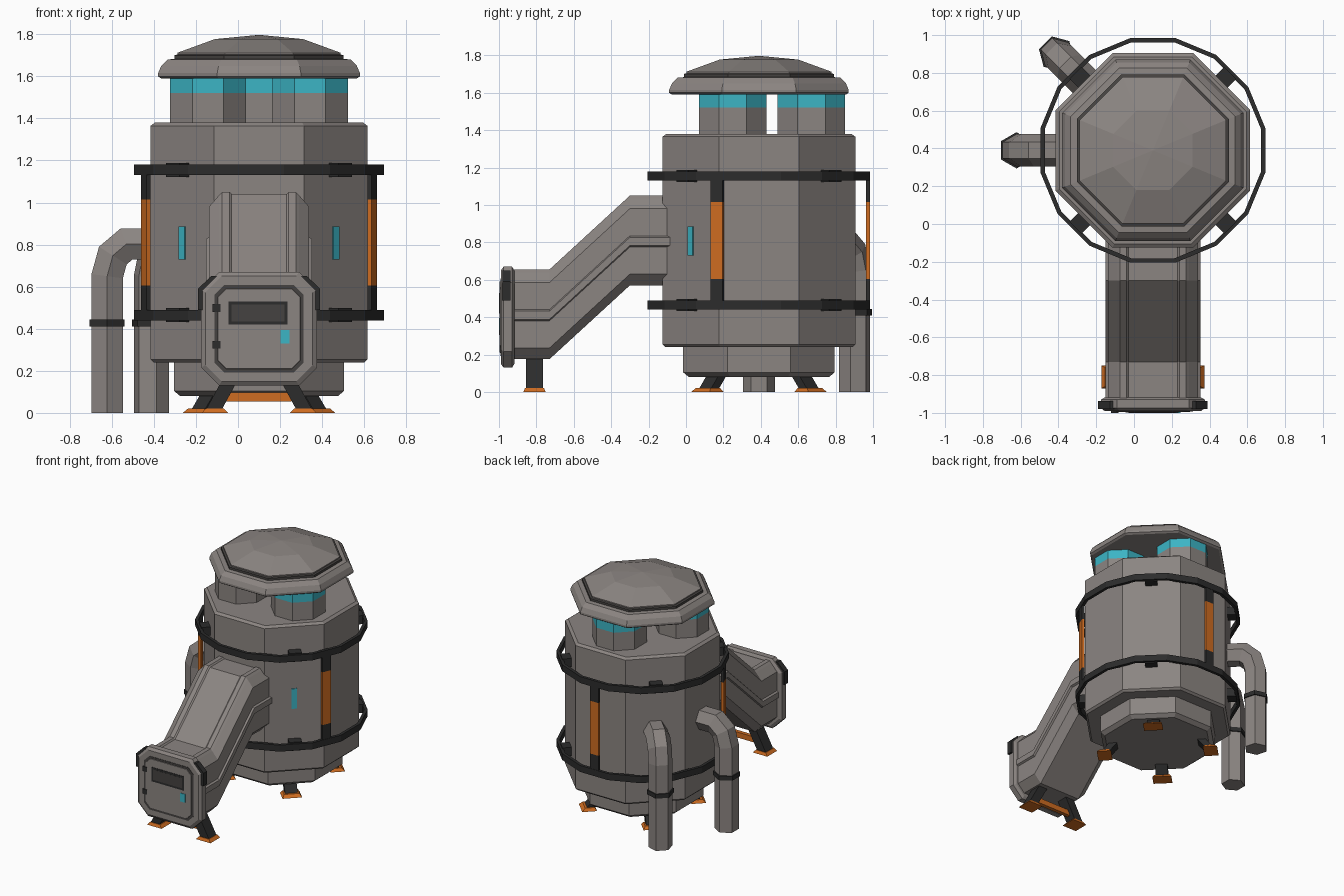
import bpy, bmesh
from math import sin, cos, pi, radians
from mathutils import Vector, Matrix

cube = bpy.data.objects.get("Cube")
if cube:
    bpy.data.objects.remove(cube, do_unlink=True)

CX, CY = 0.1, 0.39          # tank axis


def material(name, rgb):
    m = bpy.data.materials.new(name)
    m.use_nodes = True
    m.diffuse_color = (*rgb, 1)
    m.node_tree.nodes["Principled BSDF"].inputs["Base Color"].default_value = (*rgb, 1)
    return m


GREY = material("warm grey metal", (0.26, 0.235, 0.222))
SEAM = material("dark grey seam", (0.06, 0.055, 0.052))
BLACK = material("black metal", (0.025, 0.025, 0.025))
ORANGE = material("orange paint", (0.62, 0.15, 0.015))
BLUE = material("cyan light", (0.045, 0.46, 0.56))


def loft(name, rings, mat, closed=False):
    """Skin a list of equal-length rings; cap the ends unless closed."""
    bm = bmesh.new()
    rows = [[bm.verts.new(p) for p in ring] for ring in rings]
    n = len(rows[0])
    pairs = list(zip(rows, rows[1:]))
    if closed:
        pairs.append((rows[-1], rows[0]))
    else:
        bm.faces.new(rows[0])
        bm.faces.new(rows[-1])
    for a, b in pairs:
        for i in range(n):
            j = (i + 1) % n
            bm.faces.new((a[i], a[j], b[j], b[i]))
    bmesh.ops.recalc_face_normals(bm, faces=bm.faces)
    me = bpy.data.meshes.new(name)
    bm.to_mesh(me)
    bm.free()
    me.materials.append(mat)
    ob = bpy.data.objects.new(name, me)
    bpy.context.collection.objects.link(ob)
    return ob


def lathe(name, profile, mat, n=8, x=CX, y=CY, closed=False):
    """Polygonal turned shape; profile holds (flat-side radius, z)."""
    rings = []
    for r, z in profile:
        c = r / cos(pi / n)
        rings.append([(x + c * cos((2 * k + 1) * pi / n),
                       y + c * sin((2 * k + 1) * pi / n), z) for k in range(n)])
    return loft(name, rings, mat, closed)


def strut(name, p0, p1, s0, s1, mat, rot=0.0):
    """Four-sided post from p0 to p1 with level ends of sizes s0 and s1."""
    turn = Matrix.Rotation(rot, 3, 'Z')
    rings = []
    for p, (w, d) in ((p0, s0), (p1, s1)):
        rings.append([Vector(p) + turn @ Vector((a * w / 2, b * d / 2, 0))
                      for a, b in ((-1, -1), (1, -1), (1, 1), (-1, 1))])
    return loft(name, rings, mat)


def box(name, lo, hi, mat):
    mx, my = (lo[0] + hi[0]) / 2, (lo[1] + hi[1]) / 2
    s = (hi[0] - lo[0], hi[1] - lo[1])
    return strut(name, (mx, my, lo[2]), (mx, my, hi[2]), s, s, mat)


def polar(a, r, z):
    return Vector((CX + r * cos(a), CY + r * sin(a), z))


def cut_rect(y, hw, hh, c, cz=0.4):
    """Rectangle with cut corners in the xz plane."""
    q = [(hw, -hh + c), (hw, hh - c), (hw - c, hh), (c - hw, hh),
         (-hw, hh - c), (-hw, c - hh), (c - hw, -hh), (hw - c, -hh)]
    return [(CX + x, y, cz + z) for x, z in q]


# Tank
lathe("tank_base", [(0.375, 0.08), (0.405, 0.105), (0.405, 0.26)], GREY)
lathe("tank_body", [(0.5, 0.24), (0.515, 0.255), (0.515, 1.365), (0.495, 1.38)], GREY)

# Roof vents with light bands
for i in range(3):
    c = polar(radians(90 + 120 * i), 0.28, 0)
    lathe(f"roof_vent_{i}", [(0.18, 1.37), (0.18, 1.52)], GREY, x=c.x, y=c.y)
    lathe(f"vent_light_{i}", [(0.18, 1.52), (0.18, 1.595)], BLUE, x=c.x, y=c.y)

# Lid
lathe("lid_rim", [(0.465, 1.59), (0.48, 1.6), (0.48, 1.615), (0.465, 1.65),
                  (0.435, 1.68), (0.38, 1.685)], GREY)
lathe("lid_seal", [(0.402, 1.68), (0.402, 1.7), (0.38, 1.706), (0.38, 1.68)],
      SEAM, closed=True)
lathe("lid_dome", [(0.388, 1.68), (0.388, 1.712), (0.21, 1.777), (0.003, 1.797)], GREY)

# Hoops and their brackets
for label, z in (("lower", 0.44), ("upper", 1.13)):
    lathe(label + "_hoop", [(0.572, z), (0.595, z), (0.595, z + 0.05), (0.572, z + 0.05)],
          BLACK, n=16, closed=True)
    for i in range(4):
        a = radians(45 + 90 * i)
        strut(f"{label}_bracket_{i}", polar(a, 0.545, z - 0.008), polar(a, 0.545, z + 0.058),
              (0.07, 0.09), (0.07, 0.09), BLACK, a)

# Uprights between the hoops
for i, deg in enumerate((-22.5, 90, 202.5)):
    a = radians(deg)
    for part, z0, z1, mat in (("foot", 0.48, 0.605, BLACK), ("panel", 0.605, 1.015, ORANGE),
                              ("head", 1.015, 1.14, BLACK)):
        strut(f"upright_{part}_{i}", polar(a, 0.583, z0), polar(a, 0.583, z1),
              (0.02, 0.07), (0.02, 0.07), mat, a)

# Side lights on the front diagonal faces
for i, deg in enumerate((225, 315)):
    a = radians(deg)
    strut(f"side_light_{i}", polar(a, 0.517, 0.73), polar(a, 0.517, 0.885),
          (0.009, 0.04), (0.009, 0.04), BLUE, a)

# Tank feet
for i in range(4):
    a = radians(45 + 90 * i)
    strut(f"tank_leg_{i}", polar(a, 0.38, 0.015), polar(a, 0.31, 0.1),
          (0.06, 0.09), (0.06, 0.09), BLACK, a)
    strut(f"tank_foot_{i}", polar(a, 0.39, 0), polar(a, 0.385, 0.022),
          (0.105, 0.14), (0.07, 0.11), ORANGE, a)

# Chute: half section with top ridges and a side rib, swept down a step
half = [(0.13, 0.235), (0.14, 0.245), (0.175, 0.245), (0.19, 0.23), (0.238, 0.175),
        (0.238, 0.03), (0.252, 0.022), (0.252, -0.022), (0.238, -0.03),
        (0.238, -0.175), (0.18, -0.235)]
section = half + [(-x, z) for x, z in reversed(half)]
loft("chute", [[(CX + x, y, zc + z) for x, z in section] for y, zc in
               ((-0.08, 0.805), (-0.3, 0.805), (-0.73, 0.41), (-0.93, 0.41))], GREY)

# Hatch plate, seam and door
loft("hatch_plate", [cut_rect(-0.918, 0.255, 0.25, 0.075), cut_rect(-0.93, 0.275, 0.27, 0.085),
                     cut_rect(-0.975, 0.275, 0.27, 0.085),
                     cut_rect(-0.99, 0.255, 0.25, 0.078)], GREY)
loft("hatch_seam", [cut_rect(-0.985, 0.212, 0.207, 0.045),
                    cut_rect(-0.993, 0.212, 0.207, 0.045)], SEAM)
loft("hatch_door", [cut_rect(-0.985, 0.2, 0.195, 0.042),
                    cut_rect(-0.996, 0.195, 0.19, 0.04)], GREY)
box("hatch_window_frame", (-0.045, -0.999, 0.42), (0.235, -0.99, 0.53), BLACK)
box("hatch_window", (-0.03, -1.0, 0.435), (0.22, -0.995, 0.515), SEAM)
box("hatch_handle", (0.203, -1.0, 0.33), (0.245, -0.99, 0.395), BLUE)
for i, z in enumerate((0.305, 0.48)):
    box(f"hatch_hinge_{i}", (-0.122, -1.0, z), (-0.083, -0.985, z + 0.037), BLACK)

# Corner clamps, chute legs and feet on both sides
for side, s in (("left", 1), ("right", -1)):
    clamp = [(0.26, 0.49), (0.29, 0.49), (0.29, 0.59), (0.228, 0.65), (0.2, 0.65), (0.26, 0.585)]
    loft(side + "_clamp", [[(CX + s * x, y, z) for x, z in clamp] for y in (-0.98, -0.938)], BLACK)
    strut(side + "_chute_leg", (CX + s * 0.215, -0.81, 0.015), (CX + s * 0.12, -0.81, 0.19),
          (0.075, 0.09), (0.075, 0.09), BLACK)
    strut(side + "_chute_foot", (CX + s * 0.21, -0.81, 0), (CX + s * 0.21, -0.81, 0.022),
          (0.125, 0.12), (0.085, 0.1), ORANGE)
strut("chute_cross_bar", (CX, -0.81, 0.055), (CX, -0.81, 0.097), (0.31, 0.03), (0.27, 0.03), ORANGE)


# Hexagonal drain pipes bending down from the tank
def pipe(name, a):
    out, side = Vector((cos(a), sin(a), 0)), Vector((-sin(a), cos(a), 0))
    path = [polar(a, r, z) for r, z in
            ((0.48, 0.803), (0.63, 0.803), (0.695, 0.748), (0.722, 0.65), (0.722, 0))]
    rings = []
    for i, p in enumerate(path):
        before = (p - path[i - 1]).normalized() if i else out
        after = (path[i + 1] - p).normalized() if i + 1 < len(path) else before
        t = (before + after).normalized()
        up = side.cross(t) / t.dot(before)
        rings.append([p + 0.086 * (cos(k * pi / 3) * side + sin(k * pi / 3) * up)
                      for k in range(6)])
    loft(name, rings, GREY)
    loft(name + "_collar", [[polar(a, 0.722, z) + 0.096 * (cos(k * pi / 3) * side
                             + sin(k * pi / 3) * out) for k in range(6)]
                            for z in (0.41, 0.443)], BLACK)


pipe("side_pipe", pi)
pipe("back_pipe", radians(135))
